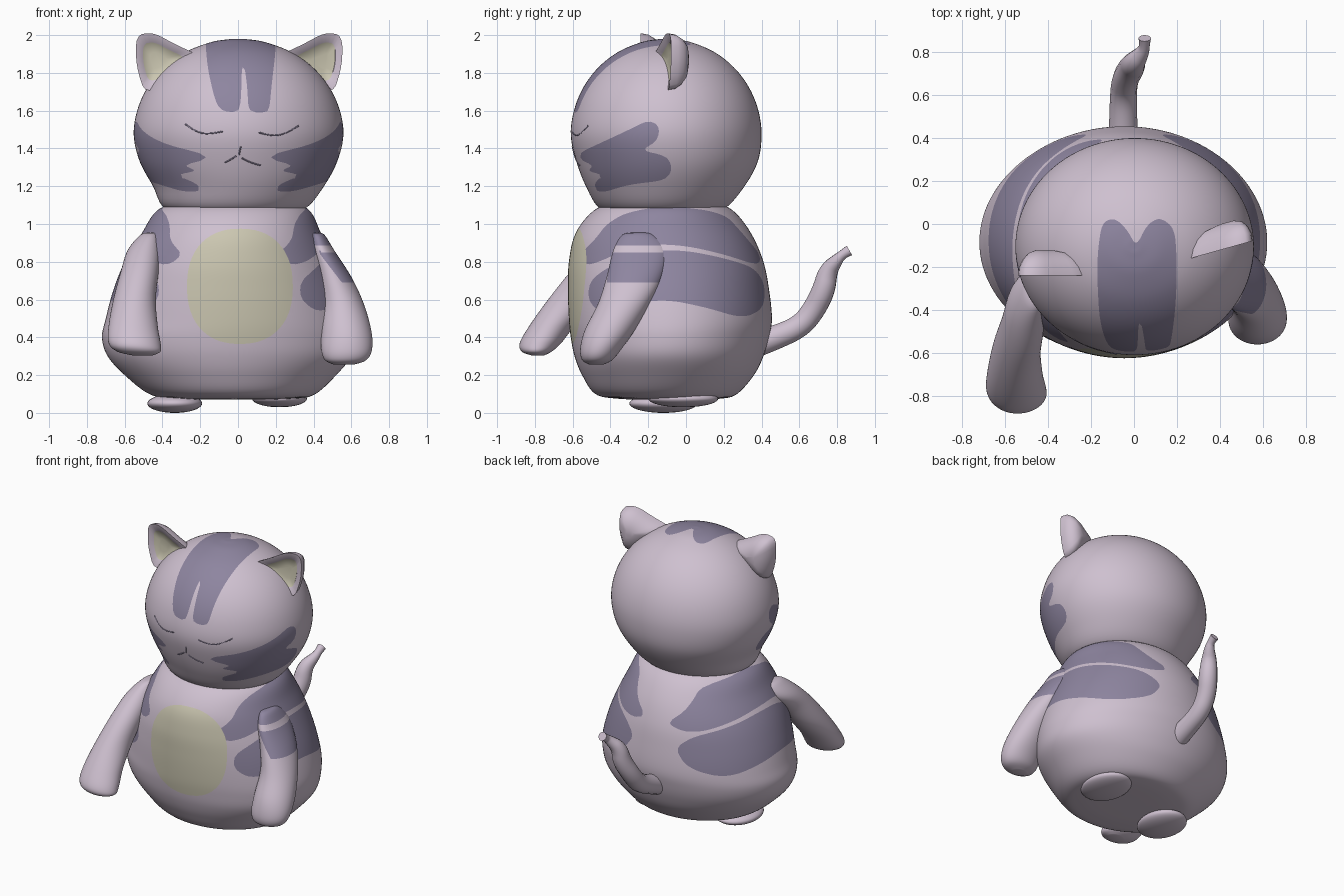
import bpy, bmesh, math
from mathutils import Vector
from mathutils.bvhtree import BVHTree

if "Cube" in bpy.data.objects:
    bpy.data.objects.remove(bpy.data.objects["Cube"])


def material(name, rgb):
    m = bpy.data.materials.new(name)
    m.diffuse_color = (*rgb, 1)
    m.use_nodes = True
    m.node_tree.nodes["Principled BSDF"].inputs["Base Color"].default_value = m.diffuse_color
    return m


FUR, STRIPE, CREAM = range(3)
MATS = [material("mauve_fur", (0.62, 0.53, 0.63)),
        material("purple_stripe", (0.27, 0.235, 0.35)),
        material("pale_cream", (0.60, 0.57, 0.44))]


def finish(name, bm):
    bmesh.ops.recalc_face_normals(bm, faces=bm.faces)
    me = bpy.data.meshes.new(name)
    bm.to_mesh(me)
    bm.free()
    for m in MATS:
        me.materials.append(m)
    ob = bpy.data.objects.new(name, me)
    bpy.context.collection.objects.link(ob)
    return ob


def skin(bm, rings):
    """Bridge rings of points and close both ends; returns faces per band."""
    vs = [[bm.verts.new(p) for p in r] for r in rings]
    n = len(vs[0])
    for a, b in zip(vs, vs[1:]):
        for i in range(n):
            j = (i + 1) % n
            bm.faces.new((a[i], a[j], b[j], b[i]))
    return bm.faces.new(vs[0]), bm.faces.new(vs[-1])


def loft(stations, rows, seg):
    """Smooth oval loft; each station is z, x min, x max, y min, y max."""
    S = [Vector(s) for s in stations]
    rings = []
    for k in range(rows + 1):
        u = k / rows * (len(S) - 1)
        i = min(int(u), len(S) - 2)
        t = u - i
        b, c = S[i], S[i + 1]
        a = S[i - 1] if i else b
        d = S[i + 2] if i + 2 < len(S) else c
        z, x0, x1, y0, y1 = (b * 2 + (c - a) * t + (a * 2 - b * 5 + c * 4 - d) * t * t
                             + (b * 3 - a - c * 3 + d) * t ** 3) / 2
        rings.append([((x0 + x1) / 2 + (x1 - x0) / 2 * math.cos(w),
                       (y0 + y1) / 2 + (y1 - y0) / 2 * math.sin(w), z)
                      for w in (2 * math.pi * q / seg for q in range(seg))])
    bm = bmesh.new()
    skin(bm, rings)
    return bm


def rounded(pts, times=2):
    """Corner-cut a closed outline."""
    for _ in range(times):
        out = []
        for (ax, ay), (bx, by) in zip(pts, pts[1:] + pts[:1]):
            out += [(ax * .78 + bx * .22, ay * .78 + by * .22),
                    (ax * .22 + bx * .78, ay * .22 + by * .78)]
        pts = out
    return pts


def inside(poly, x, y):
    hit = False
    for (ax, ay), (bx, by) in zip(poly, poly[1:] + poly[:1]):
        if (ay > y) != (by > y) and x < (bx - ax) * (y - ay) / (by - ay) + ax:
            hit = not hit
    return hit


def paint(bm, test, index):
    """Cut the mesh along the border of a region and colour its faces."""
    flag = {v: test(v.co) for v in bm.verts}
    cuts = []
    for e in [e for e in bm.edges if flag[e.verts[0]] != flag[e.verts[1]]]:
        a, b = e.verts
        lo, hi = 0.0, 1.0
        for _ in range(9):
            mid = (lo + hi) / 2
            if test(a.co.lerp(b.co, mid)) == flag[a]:
                lo = mid
            else:
                hi = mid
        cuts.append(bmesh.utils.edge_split(e, a, min(max(lo, .02), .98))[1])
    bmesh.ops.connect_verts(bm, verts=cuts)
    for f in bm.faces:
        if test(f.calc_center_median()):
            f.material_index = index


# Body: pear shape with two bands on each flank and a belly patch
body = loft([(.07, -.12, .08, -.2, .02), (.075, -.34, .30, -.36, .18), (.10, -.47, .41, -.48, .27),
             (.2, -.6, .52, -.55, .36), (.3, -.69, .6, -.59, .41), (.4, -.72, .62, -.61, .44),
             (.5, -.70, .61, -.62, .455), (.65, -.66, .57, -.625, .44), (.8, -.60, .51, -.62, .41),
             (.95, -.51, .44, -.585, .345), (1.07, -.43, .38, -.49, .25), (1.13, -.3, .27, -.36, .13)],
            66, 112)
upper_band = rounded([(-.53, .78), (-.56, .84), (-.48, .92), (-.42, 1.0), (-.32, 1.06), (-.1, 1.1),
                      (.2, 1.06), (.3, .95), (.40, .83), (.38, .78), (.2, .84), (0, .885),
                      (-.2, .895), (-.35, .85), (-.46, .80)])
lower_band = rounded([(-.52, .6), (-.51, .7), (-.40, .78), (-.2, .86), (0, .86), (.2, .82), (.36, .77),
                      (.42, .68), (.41, .55), (.3, .5), (.1, .56), (-.1, .6), (-.3, .58), (-.46, .53)])
for band in (upper_band, lower_band):
    paint(body, lambda p: abs(p.x + .03) > .1 and inside(band, p.y, p.z), STRIPE)
paint(body, lambda p: p.y < -.2 and abs((p.x - .01) / .28) ** 2.3 + abs((p.z - .67) / .305) ** 2.3 < 1, CREAM)
finish("body", body)

# Head: dome above, tapering to the neck
dome = [(1.47 + .51 * math.sin(a), -.552 * math.cos(a), .558 * math.cos(a),
         -.105 - .505 * math.cos(a), -.105 + .505 * math.cos(a))
        for a in (math.radians(d) for d in (0, 15, 30, 45, 60, 75, 85, 89))]
head = loft([(1.05, -.25, .23, -.35, .1), (1.085, -.39, .36, -.46, .21), (1.2, -.45, .455, -.53, .31),
             (1.33, -.52, .525, -.58, .38)] + dome, 66, 112)
# forehead marking, mapped as x against the angle up from the face
forehead = rounded([(-.13, .45), (-.16, .8), (-.17, 1.2), (-.17, 1.5), (-.15, 1.8), (-.09, 1.84), (-.03, 1.72),
                    (.01, 1.57), (.06, 1.77), (.12, 1.85), (.19, 1.75), (.2, 1.4), (.195, 1.0), (.175, .5),
                    (.165, .26), (.11, .24), (.055, .26), (.05, .5), (.035, .8), (.02, .8), (.015, .26),
                    (-.04, .24), (-.1, .28)])
cheek = rounded([(-.56, 1.38), (-.45, 1.43), (-.3, 1.5), (-.2, 1.55), (-.14, 1.52), (-.15, 1.44),
                 (-.24, 1.39), (-.1, 1.36), (-.07, 1.29), (-.11, 1.23), (-.3, 1.21), (-.46, 1.16),
                 (-.49, 1.21), (-.44, 1.26), (-.52, 1.28), (-.49, 1.31), (-.56, 1.34)])
paint(head, lambda p: abs(p.x) < .3 and p.z > 1.5 and
      inside(forehead, p.x, math.atan2(p.z - 1.47, -p.y - .105)), STRIPE)
paint(head, lambda p: abs(p.x) > .1 and inside(cheek, p.y, p.z), STRIPE)
surface = BVHTree.FromBMesh(head)
finish("head", head)


def tube(name, pts, radii, depth, mat):
    cu = bpy.data.curves.new(name, 'CURVE')
    cu.dimensions = '3D'
    cu.bevel_depth, cu.bevel_resolution, cu.use_fill_caps = depth, 5, True
    sp = cu.splines.new('NURBS')
    sp.points.add(len(pts) - 1)
    for q, p, r in zip(sp.points, pts, radii):
        q.co, q.radius = (*p, 1), r
    sp.order_u, sp.use_endpoint_u, sp.resolution_u = 3, True, 8
    cu.materials.append(MATS[mat])
    ob = bpy.data.objects.new(name, cu)
    bpy.context.collection.objects.link(ob)


# Closed eyes, nose and mouth: hairline marks laid on the face
for name, line in (("left_eye", [(-.28, 1.53), (-.22, 1.485), (-.15, 1.475), (-.08, 1.49)]),
                   ("right_eye", [(.11, 1.485), (.17, 1.465), (.25, 1.475), (.32, 1.52)]),
                   ("nose", [(.015, 1.41), (.01, 1.39), (.005, 1.365)]),
                   ("mouth_left", [(-.01, 1.36), (-.03, 1.345), (-.07, 1.325)]),
                   ("mouth_right", [(.02, 1.35), (.06, 1.325), (.12, 1.31)])):
    pts = [surface.ray_cast(Vector((x, -2, z)), Vector((0, 1, 0)))[0] for x, z in line]
    tube(name, pts, [1] * len(pts), .004, STRIPE)

# Ears: rounded triangles, cream inside, domed at the back
ear_outline = rounded([(.54, 2.0), (.45, 2.015), (.33, 1.95), (.20, 1.89), (.32, 1.78), (.49, 1.68), (.54, 1.84)])
for name, side, cy, slope in (("left_ear", -1, -.24, 0), ("right_ear", 1, -.11, .28)):
    bm = bmesh.new()
    cx, cz = .43, 1.865
    rings = []
    for s, dy in ((.3, .025), (.66, .015), (.68, .012), (1, 0), (.95, .04), (.8, .075), (.55, .105), (.2, .12)):
        rings.append([(side * (cx + (x - cx) * s) + (.012 if side > 0 else 0),
                       cy + dy + slope * (x - cx) * s, cz + (z - cz) * s) for x, z in ear_outline])
    front, back = skin(bm, rings)
    front.material_index = CREAM
    bm.faces.ensure_lookup_table()
    for f in bm.faces[:len(ear_outline)]:
        f.material_index = CREAM
    finish(name, bm)

# Arms: flattened, widening towards the paws
right_arm = loft([(.955, .39, .43, -.28, -.21), (.94, .38, .46, -.34, -.16), (.86, .38, .51, -.385, -.095),
                  (.72, .41, .60, -.42, -.12), (.58, .44, .665, -.465, -.19), (.44, .44, .705, -.535, -.27),
                  (.34, .44, .71, -.56, -.34), (.28, .46, .68, -.55, -.39), (.255, .51, .61, -.51, -.44)], 40, 48)
paint(right_arm, lambda p: p.z > .69 + 1.3 * max(0, .55 - p.x) * (p.y < -.24) and not .85 < p.z < .885, STRIPE)
finish("right_arm", right_arm)
finish("left_arm", loft([(.955, -.48, -.44, -.34, -.27), (.94, -.52, -.42, -.4, -.22), (.86, -.585, -.41, -.5, -.24),
                         (.75, -.62, -.42, -.61, -.35), (.6, -.66, -.435, -.73, -.46), (.46, -.685, -.425, -.83, -.59),
                         (.37, -.685, -.41, -.88, -.66), (.325, -.64, -.41, -.87, -.71),
                         (.305, -.56, -.45, -.82, -.75)], 40, 48))

# Feet: flat ovals under the body
for name, c, r in (("left_foot", (-.335, -.12, .05), (.145, .18, .05)),
                   ("right_foot", (.22, -.015, .075), (.145, .185, .045))):
    bm = bmesh.new()
    bmesh.ops.create_uvsphere(bm, u_segments=40, v_segments=20, radius=1)
    for v in bm.verts:
        k = Vector(v.co)
        v.co = [c[i] + r[i] * k[i] for i in range(3)]
    finish(name, bm)

# Tail: kinked tube rising behind
tube("tail", [(-.05, .36, .36), (-.05, .48, .4), (-.05, .61, .46), (-.04, .68, .55), (-.01, .73, .65),
              (.0, .75, .75), (.04, .80, .81), (.05, .83, .84), (.05, .865, .86)],
     [1.1, 1.0, .95, .95, .95, .8, .5, .35, .45], .065, FUR)

bpy.ops.object.select_all(action='SELECT')
bpy.context.view_layer.objects.active = bpy.data.objects["body"]
bpy.ops.object.convert(target='MESH')
bpy.ops.object.shade_smooth_by_angle(angle=math.radians(42))
